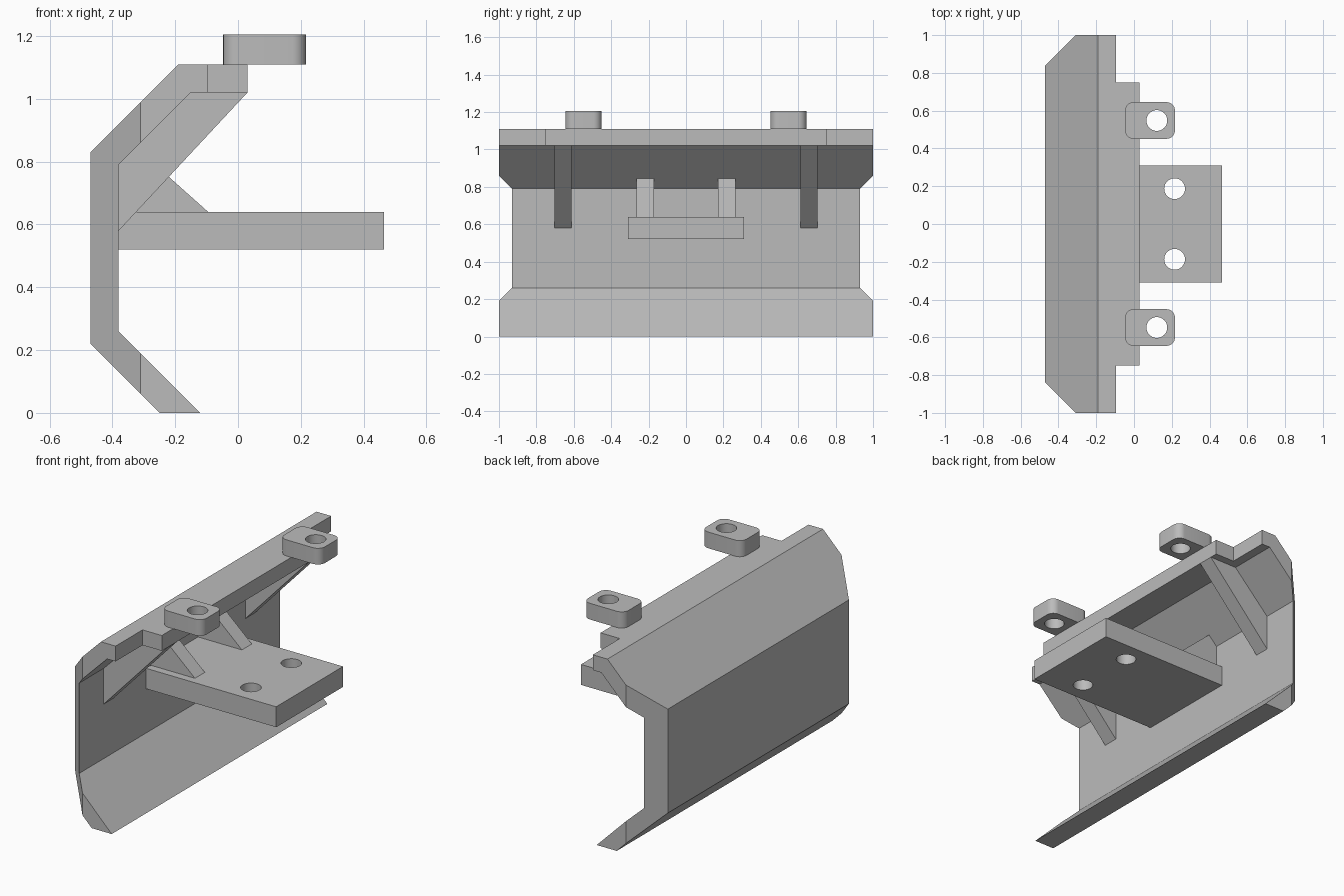
import bpy, bmesh, math
from mathutils import Vector

if "Cube" in bpy.data.objects:
    bpy.data.objects.remove(bpy.data.objects["Cube"], do_unlink=True)

GREY = (0.5, 0.5, 0.5, 1)
grey = bpy.data.materials.new("plain grey")
grey.use_nodes = True
grey.diffuse_color = GREY
grey.node_tree.nodes["Principled BSDF"].inputs["Base Color"].default_value = GREY


def prism(name, outline, axis, lo, hi):
    """Extrude an xz outline along y, or an xy outline along z."""
    bm = bmesh.new()
    pts = [(a, lo, b) if axis == "y" else (a, b, lo) for a, b in outline]
    face = bm.faces.new([bm.verts.new(p) for p in pts])
    ext = bmesh.ops.extrude_face_region(bm, geom=[face])["geom"]
    step = Vector((0, hi - lo, 0) if axis == "y" else (0, 0, hi - lo))
    bmesh.ops.translate(bm, vec=step, verts=[g for g in ext if isinstance(g, bmesh.types.BMVert)])
    bmesh.ops.recalc_face_normals(bm, faces=bm.faces)
    mesh = bpy.data.meshes.new(name)
    bm.to_mesh(mesh)
    bm.free()
    mesh.materials.append(grey)
    obj = bpy.data.objects.new(name, mesh)
    bpy.context.collection.objects.link(obj)
    return obj


def rect(x0, x1, y0, y1):
    return [(x0, y0), (x1, y0), (x1, y1), (x0, y1)]


def arc(x, y, r, start, end, steps):
    angles = [math.radians(start + (end - start) * i / steps) for i in range(steps + 1)]
    return [(x + r * math.cos(a), y + r * math.sin(a)) for a in angles]


def circle(x, y, r):
    return arc(x, y, r, 0, 360, 40)[:-1]


def rounded_rect(x0, x1, y0, y1, r):
    return (arc(x1 - r, y1 - r, r, 0, 90, 8) + arc(x0 + r, y1 - r, r, 90, 180, 8)
            + arc(x0 + r, y0 + r, r, 180, 270, 8) + arc(x1 - r, y0 + r, r, 270, 360, 8))


def cut(obj, outlines):
    """Cut vertical prisms through the object."""
    for outline in outlines:
        cutter = prism("cutter", outline, "z", -0.5, 2)
        cutter.hide_render = True
        mod = obj.modifiers.new("cut", "BOOLEAN")
        mod.operation, mod.solver, mod.object = "DIFFERENCE", "EXACT", cutter
        bpy.context.view_layer.objects.active = obj
        bpy.ops.object.modifier_apply(modifier=mod.name)
        bpy.data.objects.remove(cutter, do_unlink=True)


def smooth(obj):
    bpy.ops.object.select_all(action="DESELECT")
    obj.select_set(True)
    bpy.context.view_layer.objects.active = obj
    bpy.ops.object.shade_smooth_by_angle(angle=math.radians(30))


# Bent guard panel with top flange
panel = prism("guard_panel", [
    (-0.12, 0), (-0.25, 0), (-0.47, 0.22), (-0.47, 0.83), (-0.19, 1.11), (0.03, 1.11),
    (0.03, 1.02), (-0.15, 1.02), (-0.38, 0.79), (-0.38, 0.26)], "y", -1, 1)

# Flange notches and clipped end corners
for s in (-1, 1):
    cut(panel, [rect(-0.095, 0.2, *sorted((s * 0.75, s * 1.2))),
                [(-0.57, s * 0.74), (-0.21, s * 1.1), (-0.57, s * 1.1)]])

# Mounting plate with two bolt holes
plate = prism("mounting_plate", rect(-0.38, 0.465, -0.31, 0.31), "z", 0.52, 0.64)
cut(plate, [circle(0.215, s * 0.187, 0.055) for s in (-1, 1)])
smooth(plate)

for s, side in ((1, "back"), (-1, "front")):
    # Large gusset under the flange
    y = s * 0.657
    prism(side + "_flange_gusset",
          [(-0.38, 0.58), (0.03, 1.02), (-0.15, 1.02), (-0.38, 0.79)], "y", y - 0.046, y + 0.046)
    # Small gusset above the mounting plate
    y = s * 0.218
    prism(side + "_plate_gusset",
          [(-0.38, 0.64), (-0.095, 0.64), (-0.325, 0.845), (-0.38, 0.79)], "y", y - 0.046, y + 0.046)
    # Rounded lug with a hole
    y = s * 0.548
    lug = prism(side + "_lug", rounded_rect(-0.047, 0.217, y - 0.097, y + 0.097, 0.045),
                "z", 1.11, 1.205)
    cut(lug, [circle(0.121, y, 0.055)])
    smooth(lug)
